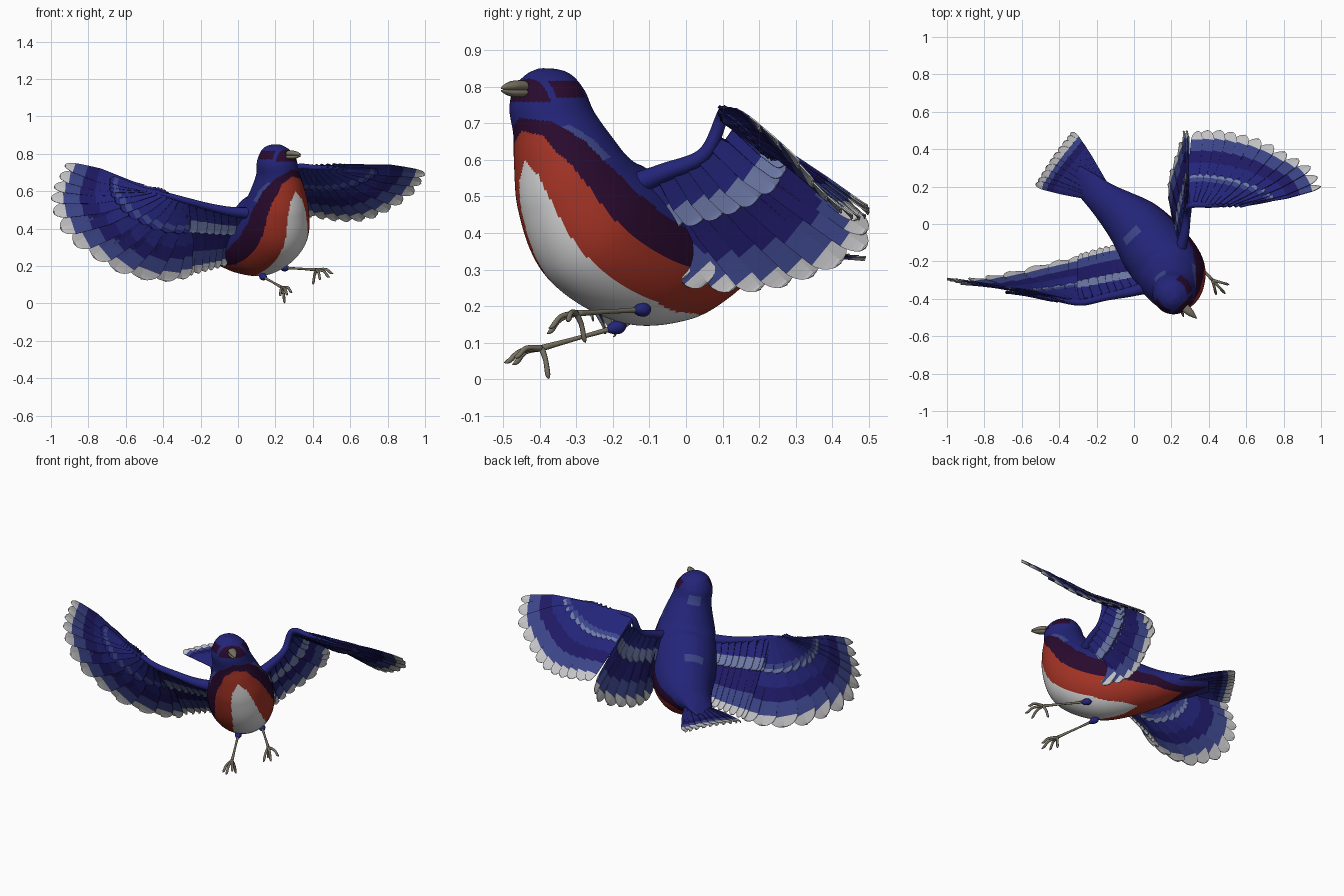
import bpy, bmesh, math
from mathutils import Vector as V

if "Cube" in bpy.data.objects:
    bpy.data.objects.remove(bpy.data.objects["Cube"])

# ---- flat colours
COL = dict(blue=(.017, .018, .19), navy=(.013, .010, .13), mid_blue=(.045, .06, .25),
           slate=(.16, .20, .40), pale_grey=(.56, .56, .58), maroon=(.022, .003, .027),
           rust_red=(.36, .032, .018), belly_white=(.68, .68, .69), horn=(.19, .17, .125))
NAMES = list(COL)
MATS = []
for k in NAMES:
    m = bpy.data.materials.new(k)
    m.diffuse_color = (*COL[k], 1)
    m.use_nodes = True
    m.node_tree.nodes["Principled BSDF"].inputs["Base Color"].default_value = m.diffuse_color
    MATS.append(m)
IDX = {k: i for i, k in enumerate(NAMES)}


def finish(name, bm, smooth=True):
    me = bpy.data.meshes.new(name)
    bm.to_mesh(me)
    bm.free()
    for m in MATS:
        me.materials.append(m)
    if smooth:
        for p in me.polygons:
            p.use_smooth = True
    ob = bpy.data.objects.new(name, me)
    bpy.context.collection.objects.link(ob)
    return ob


def spline(pts, s):
    """Catmull-Rom through tuples of any length, s in index units."""
    n = len(pts) - 1
    i = min(int(s), n - 1)
    u = s - i
    p = [pts[max(0, min(n, i + k))] for k in (-1, 0, 1, 2)]
    return [.5 * (2*b + (c - a)*u + (2*a - 5*b + 4*c - d)*u*u + (3*b - a - 3*c + d)*u**3)
            for a, b, c, d in zip(*p)]


def loft(bm, pts, lat, sides, sub, colour, window=.3):
    """Elliptical tube; pts are x, y, z, half width, half height."""
    n = (len(pts) - 1) * sub
    rings, lat = [], V(lat)
    for k in range(n + 1):
        s = k / sub
        q = spline(pts, s)
        t = (V(spline(pts, min(s + window, len(pts) - 1))[:3]) - V(spline(pts, max(s - window, 0))[:3])).normalized()
        l = (lat - t * t.dot(lat)).normalized()
        b = l.cross(t)
        rings.append([bm.verts.new(V(q[:3]) + l * (max(q[3], .001) * math.sin(2*math.pi*j/sides))
                                   + b * (max(q[4], .001) * math.cos(2*math.pi*j/sides))) for j in range(sides)])
    for k in range(n):
        for j in range(sides):
            f = bm.faces.new((rings[k][j], rings[k][(j+1) % sides], rings[k+1][(j+1) % sides], rings[k+1][j]))
            a = (j + .5) / sides * 360
            f.material_index = IDX[colour((k + .5) / sub, min(a, 360 - a), f.calc_center_median())]
    for s, r in ((0, rings[0][::-1]), (len(pts) - 1, rings[-1])):
        f = bm.faces.new(r)
        f.material_index = IDX[colour(s, 180, f.calc_center_median())]
    bmesh.ops.recalc_face_normals(bm, faces=bm.faces)


# ---- body and head, tail to crown
SPINE = [(-.32, .275, .335, .05, .012), (-.25, .21, .33, .075, .03), (-.17, .14, .325, .093, .065),
         (-.09, .075, .315, .12, .105), (.005, -.005, .317, .155, .158), (.10, -.12, .343, .182, .202),
         (.185, -.24, .424, .187, .212), (.21, -.305, .53, .165, .172), (.215, -.34, .63, .133, .14),
         (.212, -.362, .70, .112, .117), (.207, -.38, .765, .104, .107), (.207, -.39, .815, .077, .083),
         (.21, -.395, .84, .042, .044), (.21, -.396, .85, .008, .008)]
# belly stripes: position on spine, half angle of white, red, maroon
BANDS = [(0, 0, 0, 0), (1.5, 0, 0, 30), (3, 0, 48, 80), (3.7, 0, 58, 85), (4.2, 16, 62, 88), (5, 29, 67, 96),
         (6, 30, 67, 98), (7, 23, 61, 95), (7.6, 16, 54, 86), (8, 0, 43, 80), (8.6, 0, 33, 62), (9, 0, 0, 48),
         (9.5, 0, 0, 0), (20, 0, 0, 0)]
FWD, HEAD = V((.70, -.71, 0)), V((.207, -.384, .793))


def body_colour(s, a, c):
    for p, q in zip(BANDS, BANDS[1:]):
        if p[0] <= s < q[0]:
            u = (s - p[0]) / (q[0] - p[0])
            for k, n in ((1, 'belly_white'), (2, 'rust_red'), (3, 'maroon')):
                if a < p[k] + (q[k] - p[k]) * u:
                    return n
            if 7.4 < s < 8.7 and a < p[3] + (q[3] - p[3]) * u + 11:
                return 'mid_blue'
    d = c - HEAD
    f, side = d.dot(FWD), abs(d.x * .71 + d.y * .70)
    if s > 9 and (f > .066 and abs(d.z) < .035 or side > .05 and -.05 < f < .05 and abs(d.z) < .023):
        return 'maroon'          # eye patch and mask round the beak
    if a > 160 and (8.7 < s < 9.5 or 4.2 < s < 4.6):
        return 'mid_blue'        # nape and back spots
    return 'blue'


bm = bmesh.new()
loft(bm, SPINE, (.74, .58, .3), 168, 16, body_colour, .8)
finish('body_and_head', bm)

# ---- beak: upper and lower half
for name, z0, z1, h in (('upper_beak', .802, .796, .016), ('lower_beak', .783, .789, .012)):
    bm = bmesh.new()
    loft(bm, [(.272, -.447, z0, .024, h), (.299, -.472, z0, .02, h * .9), (.32, -.491, (z0 + z1) / 2, .011, h * .6),
              (.336, -.505, z1, .002, .002)], (.7, .7, 0), 16, 5, lambda *a: 'horn')
    finish(name, bm)


# ---- feathers
def poly(pts, u):
    return V(spline(pts, u * (len(pts) - 1)))


def fan(name, bases, tips, count, bands, reach=1.0, offset=0.0, wide=.68, taper=0.0):
    """Row of overlapping rounded feathers from one line to another."""
    bm = bmesh.new()
    stations = sorted({0, .15, .3, .5, .75, .85, .9, .94, .97, .99, 1} | {b[0] for b in bands if b[0] < 1})
    end = lambda u: poly(bases, u).lerp(poly(tips, u), reach)
    for i in range(count):
        u = i / (count - 1)
        b, t = poly(bases, u), end(u)
        row = end(min(u + .05, 1)) - end(max(u - .05, 0))
        gap = row.length / (min(u + .05, 1) - max(u - .05, 0)) / (count - 1)
        w = max(gap, .028) * wide
        d = t - b
        nrm = d.cross(row).normalized()
        if nrm.z < 0:
            nrm = -nrm
        side = nrm.cross(d).normalized()
        if side.dot(row) < 0:
            side = -side
        rows = []
        for s in stations:
            k = (.5 + .5 * min(1, s / .55)) * (1 - taper * u * max(0, s - .6) / .4)
            if s > .86:
                k *= math.sqrt(max(0, 1 - ((s - .86) / .14) ** 2)) * .95 + .05
            c = b + d * s + nrm * (offset + .018 * math.sin(s * math.pi) * d.length)
            rows.append([bm.verts.new(c + side * (w * k * j) + nrm * (.006 * j + .002 * (1 - abs(j))))
                         for j in (-1, 0, 1)])
        for p, q, s0, s1 in zip(rows, rows[1:], stations, stations[1:]):
            col = next(n for e, n in bands if (s0 + s1) / 2 < e)
            for j in (0, 1):
                f = bm.faces.new((p[j], p[j+1], q[j+1], q[j]))
                f.material_index = IDX[col]
    ob = finish(name, bm, False)
    m = ob.modifiers.new('thickness', 'SOLIDIFY')
    m.thickness, m.offset = .004, 0


WINGS = {
    'left': dict(arm=[(.23, -.20, .51), (.268, -.06, .565), (.285, .05, .615), (.295, .14, .69)],
                 hand=[(.305, .10, .722), (.42, .10, .727), (.58, .105, .722)],
                 sec=[(.23, .0, .28), (.19, .12, .25), (.19, .25, .255), (.23, .38, .30), (.27, .5, .37), (.29, .47, .44)],
                 pri=[(.34, .495, .47), (.45, .5, .455), (.57, .48, .44), (.7, .44, .45), (.83, .37, .51),
                      (.95, .3, .6), (.998, .2, .69)]),
    'right': dict(arm=[(.1, -.33, .48), (-.03, -.365, .49), (-.15, -.39, .515), (-.28, -.415, .545)],
                  hand=[(-.28, -.42, .55), (-.40, -.405, .585), (-.52, -.38, .615)],
                  sec=[(.03, -.1, .24), (-.08, -.11, .2), (-.18, -.13, .17), (-.28, -.16, .145)],
                  pri=[(-.3, -.175, .13), (-.44, -.205, .12), (-.63, -.25, .165), (-.79, -.28, .26), (-.92, -.295, .36),
                       (-.985, -.295, .48), (-.998, -.295, .58), (-.965, -.305, .66), (-.925, -.32, .74)])}
SEC = [(.68, 'navy'), (.88, 'mid_blue'), (1.1, 'pale_grey')]
PRI = [(.56, 'blue'), (.72, 'navy'), (.88, 'mid_blue'), (1.1, 'pale_grey')]
COV = [(.58, 'blue'), (1.1, 'slate')]
for side, w in WINGS.items():
    fan(side + '_secondary_feathers', w['arm'], w['sec'], 10, SEC)
    fan(side + '_primary_feathers', w['hand'], w['pri'], 12, PRI, taper=.45)
    for lab, o, tip in (('upper', .011, 'slate'), ('lower', -.011, 'blue')):
        fan(f'{side}_{lab}_arm_coverts', w['arm'], w['sec'], 10, COV, .40, o, .8)
        fan(f'{side}_{lab}_hand_coverts', w['hand'], w['pri'], 12,
            [(.74, 'blue'), (.88, 'mid_blue'), (1.1, tip)], .40, o, .72)
    # leading edge of the wing
    bm = bmesh.new()
    line = w['arm'][:-1] + w['hand']
    loft(bm, [(*p, r, r) for p, r in zip(line, (.036, .026, .02, .017, .013, .006))],
         (.1, .5, -.8), 14, 8, lambda *a: 'blue')
    finish(side + '_wing_arm', bm)

# ---- tail
fan('tail_feathers', [(-.235, .14, .33), (-.19, .17, .335), (-.155, .22, .33)],
    [(-.525, .215, .335), (-.435, .36, .345), (-.335, .49, .33)], 10,
    [(.66, 'blue'), (.78, 'navy'), (.87, 'mid_blue'), (1.1, 'pale_grey')], wide=.75)

# ---- legs with toes
LEGS = {'left': ((.25, -.12, .19), (.42, -.30, .18),
                 [(.51, -.325, .16), (.49, -.375, .14), (.44, -.38, .125), (.40, -.275, .10)]),
        'right': ((.135, -.19, .142), (.235, -.395, .085),
                  [(.29, -.47, .06), (.265, -.498, .045), (.225, -.475, .04), (.25, -.375, .001)])}
for side, (hip, ankle, toes) in LEGS.items():
    bm = bmesh.new()
    h, a = V(hip), V(ankle)
    loft(bm, [(*h, .008, .008), (*h.lerp(a, .5), .006, .006), (*a, .009, .009)], (.2, .3, .9), 10, 4, lambda *x: 'horn')
    for tip in toes:
        t = V(tip)
        mid = a.lerp(t, .55) + V((0, 0, .014))
        loft(bm, [(*a, .009, .009), (*mid, .007, .007), (*a.lerp(t, .85), .007, .007), (*t, .001, .001)],
             (.3, .35, .88), 8, 4, lambda *x: 'horn')
    finish(side + '_leg', bm)
    # thigh tuft
    bm = bmesh.new()
    d = (a - h).normalized() * .02
    loft(bm, [(*(h - d * 1.5), .004, .004), (*(h - d * .7), .018, .018), (*(h + d * .4), .018, .018), (*(h + d * 1.5), .007, .007)],
         (.2, .3, .9), 12, 4, lambda *x: 'blue')
    finish(side + '_thigh_tuft', bm)
